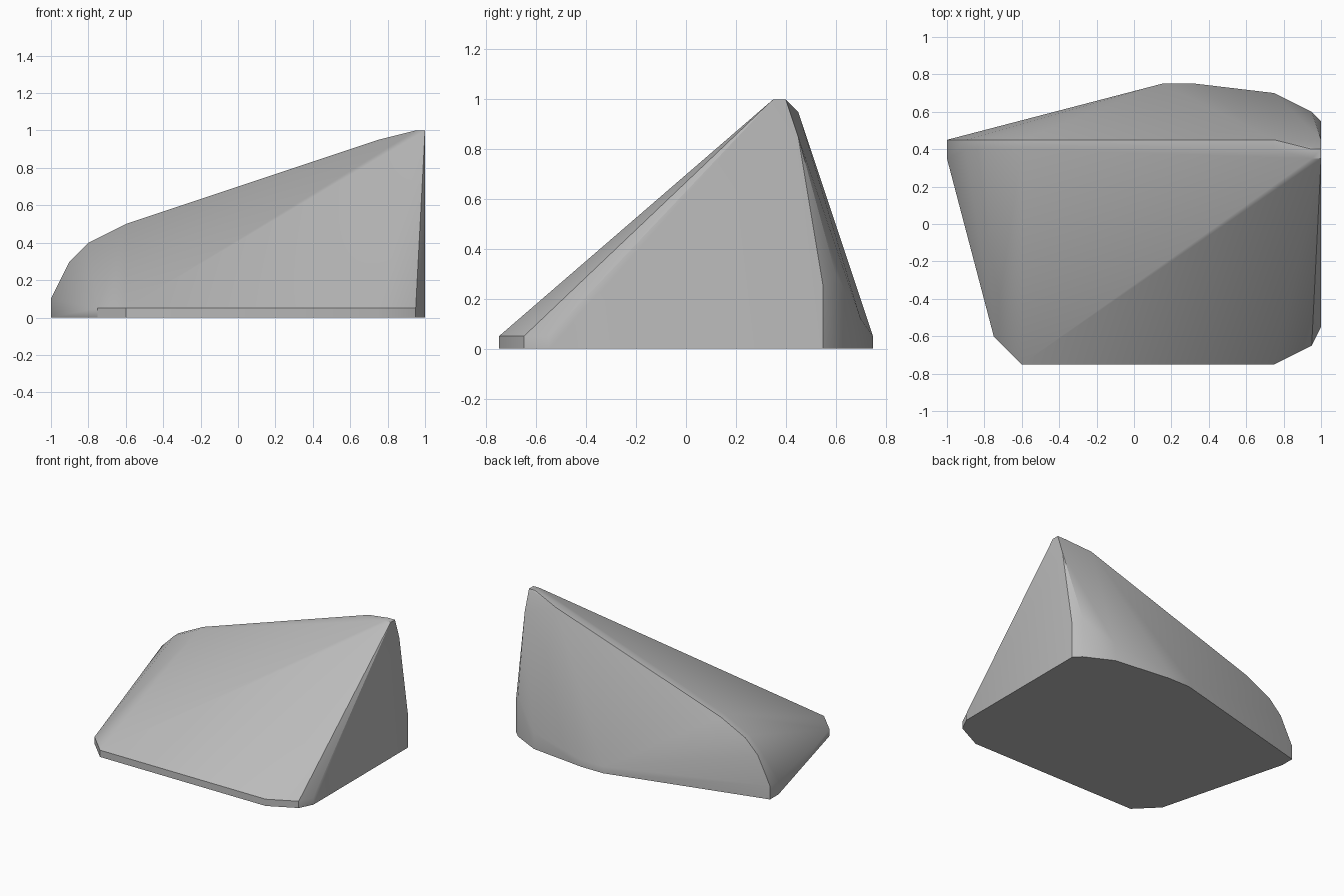
import bpy
import bmesh
import math

cube = bpy.data.objects.get("Cube")
if cube:
    bpy.data.objects.remove(cube, do_unlink=True)

# Stone colour
stone = bpy.data.materials.new("stone_grey")
stone.use_nodes = True
grey = (0.5, 0.5, 0.5, 1)
stone.diffuse_color = grey
stone.node_tree.nodes["Principled BSDF"].inputs["Base Color"].default_value = grey

# Footprint on the ground, as (x, y, height of the upright rim)
footprint = [
    (-0.6, -0.75, 0.05), (0.75, -0.75, 0.05), (0.95, -0.65, 0.05),
    (1, -0.55, 0.05), (1, 0.55, 0.25), (0.95, 0.6, 0.3),
    (0.75, 0.7, 0.12), (0.33, 0.75, 0.05), (0.15, 0.75, 0.05),
    (-1, 0.45, 0.1), (-1, 0.35, 0.1), (-0.75, -0.6, 0.05),
]
# Sloping ridge, as (x, front y, back y, z)
ridge = [
    (-0.9, 0.4, 0.45, 0.3), (-0.8, 0.4, 0.45, 0.4), (-0.6, 0.4, 0.45, 0.5),
    (0.75, 0.4, 0.45, 0.95), (0.95, 0.35, 0.4, 1), (1, 0.35, 0.4, 1),
    (1, 0.35, 0.45, 0.85),
]

# Wedge-shaped boulder: hull around footprint, rim and ridge
bm = bmesh.new()
for x, y, rim in footprint:
    bm.verts.new((x, y, 0))
    bm.verts.new((x, y, rim))
for x, front, back, z in ridge:
    bm.verts.new((x, front, z))
    bm.verts.new((x, back, z))
hull = bmesh.ops.convex_hull(bm, input=bm.verts)
inner = {v for v in hull["geom_interior"] + hull["geom_unused"]
         if isinstance(v, bmesh.types.BMVert)}
bmesh.ops.delete(bm, geom=list(inner), context="VERTS")
bmesh.ops.dissolve_limit(bm, angle_limit=math.radians(0.5),
                         verts=bm.verts, edges=bm.edges)
bmesh.ops.recalc_face_normals(bm, faces=bm.faces)

mesh = bpy.data.meshes.new("boulder")
bm.to_mesh(mesh)
bm.free()
mesh.materials.append(stone)
boulder = bpy.data.objects.new("boulder", mesh)
bpy.context.collection.objects.link(boulder)

# Soft facets with sharp main edges
bpy.context.view_layer.objects.active = boulder
boulder.select_set(True)
bpy.ops.object.shade_smooth_by_angle(angle=math.radians(30))
